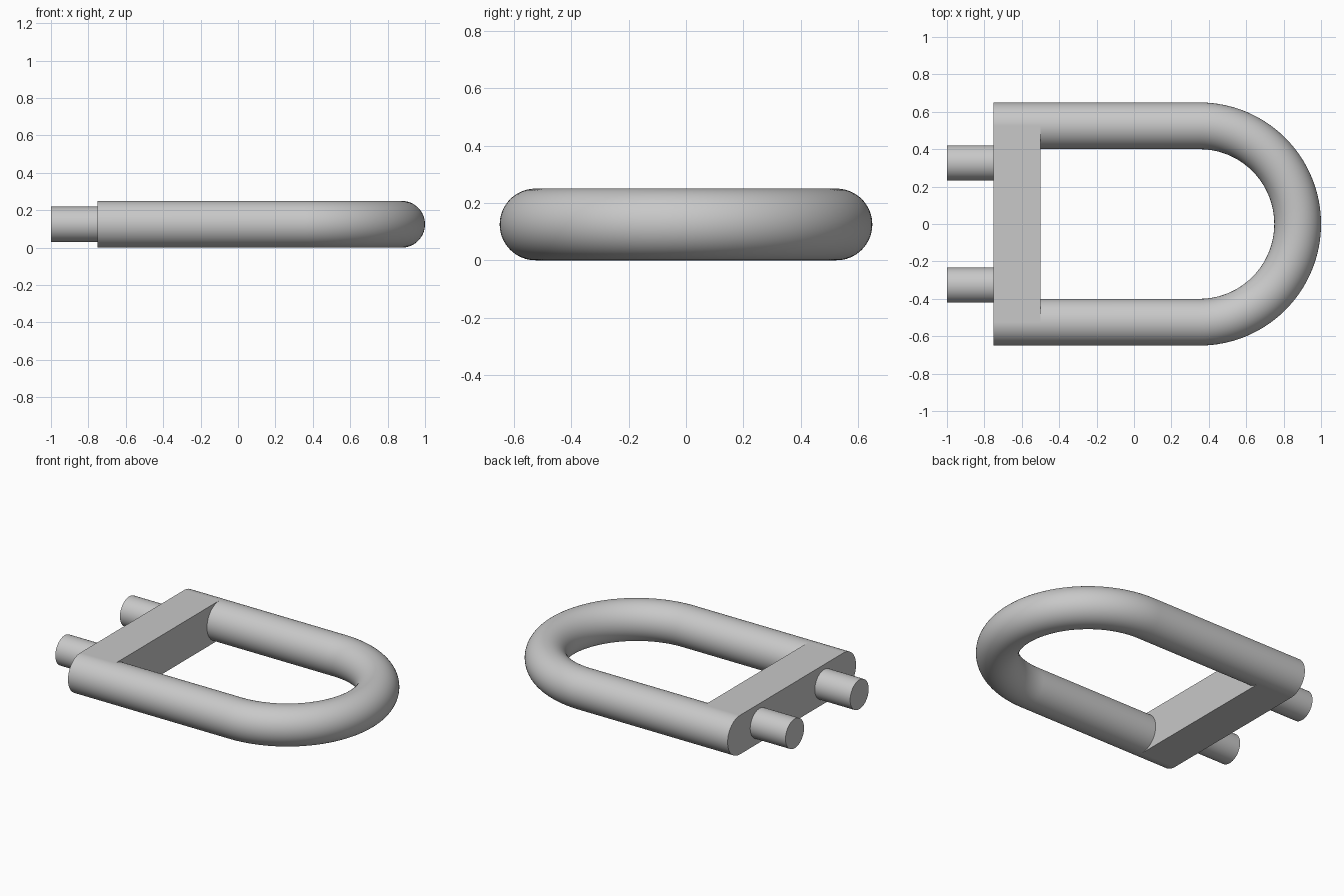
import bpy, bmesh, math
from mathutils import Vector

cube = bpy.data.objects.get("Cube")
if cube:
    bpy.data.objects.remove(cube, do_unlink=True)

# Material
grey = bpy.data.materials.new("plain_grey")
grey.use_nodes = True
colour = (0.58, 0.58, 0.58, 1)
grey.diffuse_color = colour
for node in grey.node_tree.nodes:
    if node.type == 'BSDF_PRINCIPLED':
        node.inputs["Base Color"].default_value = colour

TUBE_R = 0.125      # tube radius, also the height of its centre line
LEG_Y = 0.525       # leg offset and bend radius
BEND_X = 0.35       # centre of the bend
BACK_X = -0.75      # flat ends of the legs
PIN_R = 0.094


def finish(name, bm):
    bmesh.ops.recalc_face_normals(bm, faces=bm.faces)
    mesh = bpy.data.meshes.new(name)
    bm.to_mesh(mesh)
    bm.free()
    mesh.materials.append(grey)
    obj = bpy.data.objects.new(name, mesh)
    bpy.context.collection.objects.link(obj)
    bpy.ops.object.select_all(action='DESELECT')
    obj.select_set(True)
    bpy.context.view_layer.objects.active = obj
    bpy.ops.object.shade_smooth_by_angle(angle=math.radians(35))
    return obj


def sweep(name, path, radius, sides=64):
    """Round tube along (point, outward direction) pairs, with flat caps."""
    bm = bmesh.new()
    rings = []
    for point, out in path:
        ring = []
        for i in range(sides):
            a = math.tau * i / sides
            offset = out * math.cos(a) + Vector((0, 0, 1)) * math.sin(a)
            ring.append(bm.verts.new(point + offset * radius))
        rings.append(ring)
    for r0, r1 in zip(rings, rings[1:]):
        for i in range(sides):
            j = (i + 1) % sides
            bm.faces.new((r0[i], r0[j], r1[j], r1[i]))
    bm.faces.new(rings[0])
    bm.faces.new(rings[-1])
    return finish(name, bm)


# U-shaped shackle: straight leg, half-circle bend, straight leg
left, right = Vector((0, 1, 0)), Vector((0, -1, 0))
path = [(Vector((BACK_X, -LEG_Y, TUBE_R)), right)]
STEPS = 64
for k in range(STEPS + 1):
    a = math.pi * (k / STEPS - 0.5)
    out = Vector((math.cos(a), math.sin(a), 0))
    path.append((Vector((BEND_X, 0, TUBE_R)) + out * LEG_Y, out))
path.append((Vector((BACK_X, LEG_Y, TUBE_R)), left))
sweep("shackle_loop", path, TUBE_R)

# Square crossbar joining the legs
bm = bmesh.new()
bmesh.ops.create_cube(bm, size=1)
bmesh.ops.scale(bm, vec=(2 * TUBE_R, 2 * LEG_Y, 2 * TUBE_R), verts=bm.verts)
bmesh.ops.translate(bm, vec=(BACK_X + TUBE_R, 0, TUBE_R), verts=bm.verts)
finish("crossbar", bm)

# Two round pins behind the crossbar
for name, y in (("left_pin", 0.327), ("right_pin", -0.327)):
    ends = [(Vector((x, y, TUBE_R)), left) for x in (-1, BACK_X + 0.02)]
    sweep(name, ends, PIN_R)
